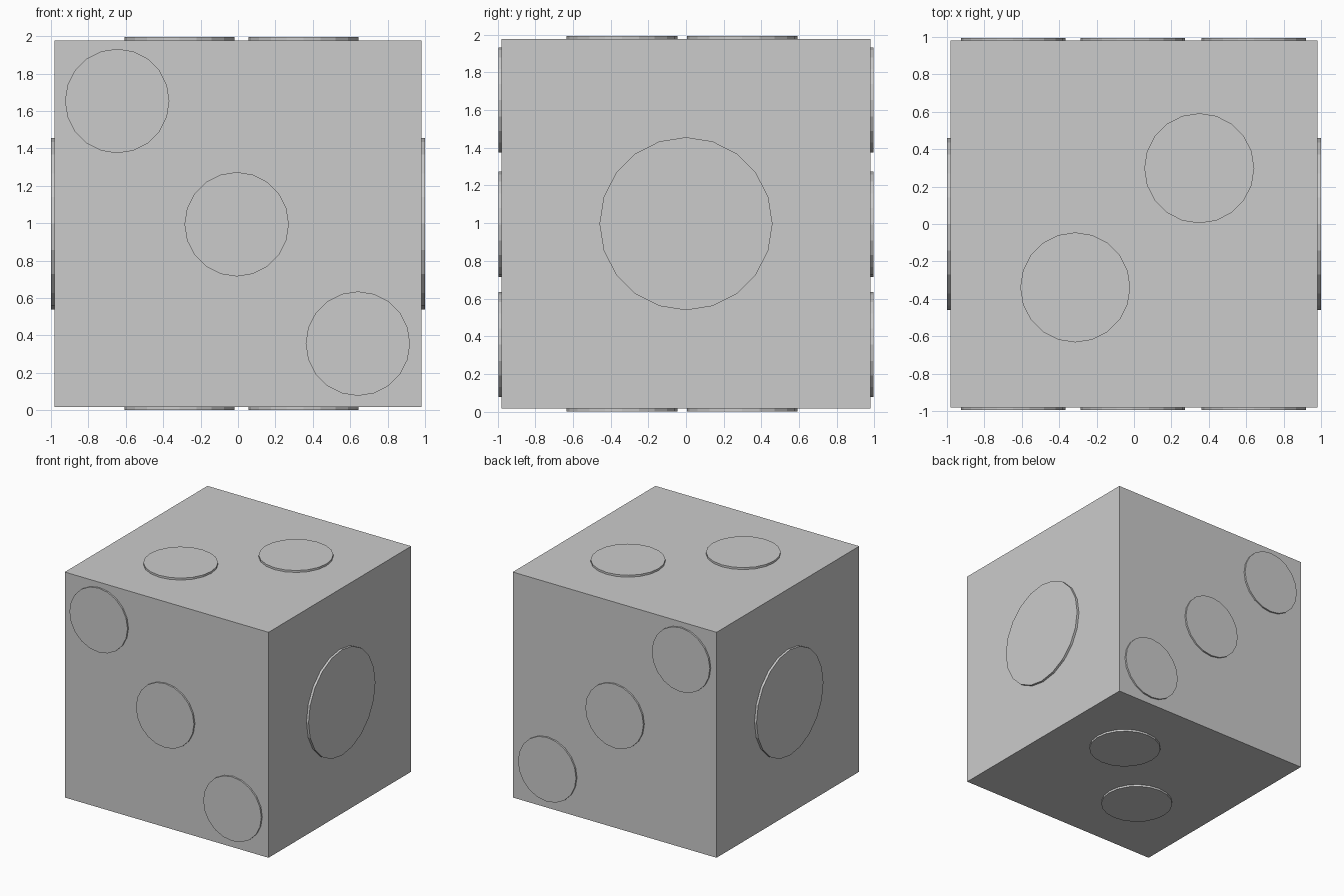
import bpy
from math import pi

if "Cube" in bpy.data.objects:
    bpy.data.objects.remove(bpy.data.objects["Cube"])

HALF = 0.98      # half width of the cube
MID = 0.997      # height of the cube centre


def spot(name, loc, radius, length, rot):
    """Low-poly rod through the cube; its ends stand proud as round spots."""
    bpy.ops.mesh.primitive_cylinder_add(vertices=20, radius=radius, depth=length,
                                        location=loc, rotation=rot)
    bpy.context.object.name = name


# Cube body
bpy.ops.mesh.primitive_cube_add(size=2 * HALF, location=(0, 0, MID))
bpy.context.object.name = "cube_body"

# One large spot on left and right
spot("side_spot", (0, 0, MID), 0.459, 2.0, (0, pi / 2, 0))

# Two spots on top and bottom
for x, y in [(0.349, 0.298), (-0.314, -0.339)]:
    spot("top_bottom_spot", (x, y, MID), 0.294, 2 * MID, (0, 0, 0))

# Three spots on front and back
for x, z in [(-0.646, 1.653), (-0.007, 0.994), (0.641, 0.356)]:
    spot("front_back_spot", (x, 0, z), 0.279, 1.988, (pi / 2, 0, 0))
